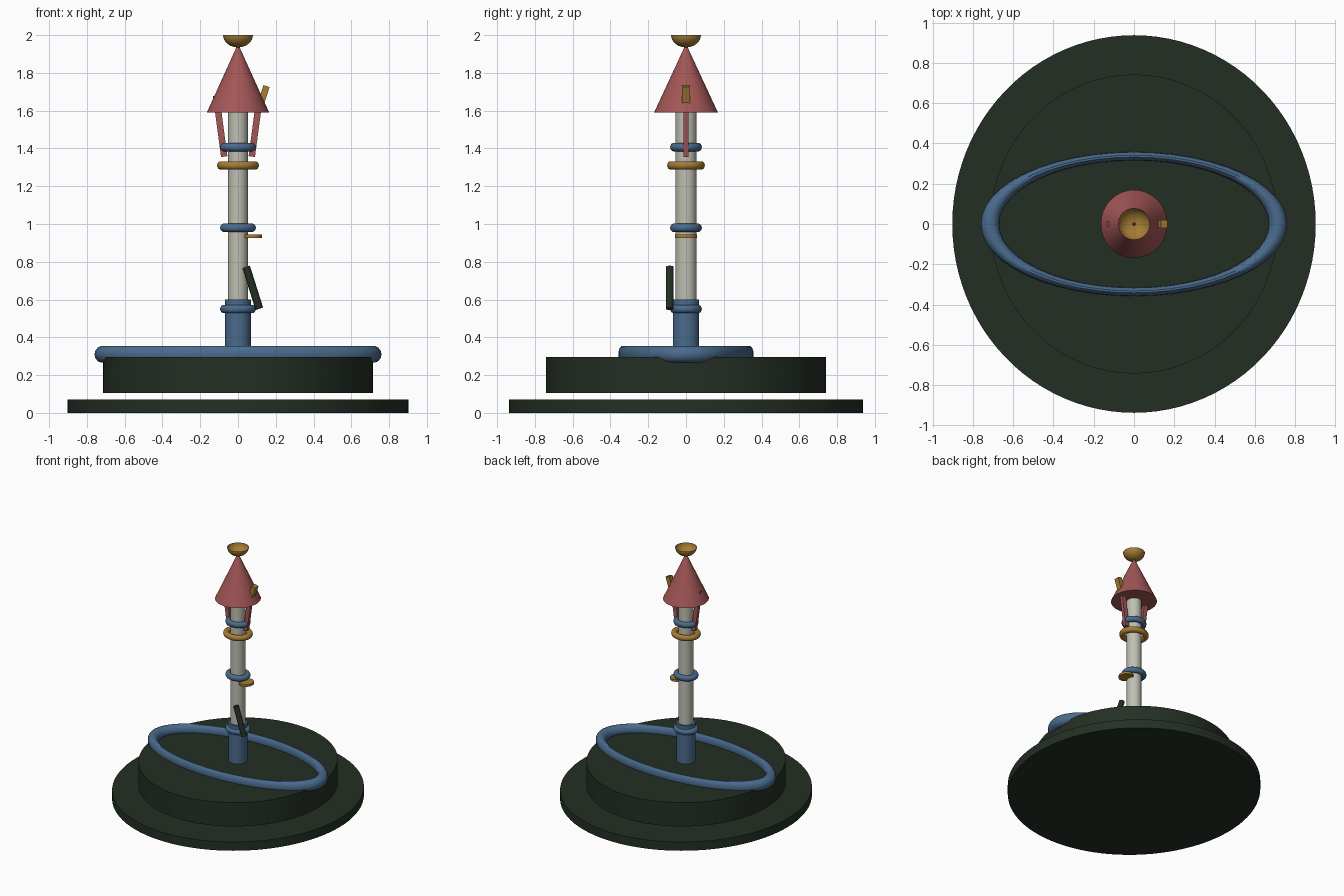
import bpy, math
from mathutils import Vector

if "Cube" in bpy.data.objects:
    bpy.data.objects.remove(bpy.data.objects["Cube"])


def material(name, rgb):
    m = bpy.data.materials.new(name)
    lin = [((c / 255 + 0.055) / 1.055) ** 2.4 for c in rgb]
    m.diffuse_color = (*lin, 1)
    m.use_nodes = True
    m.node_tree.nodes["Principled BSDF"].inputs["Base Color"].default_value = m.diffuse_color
    return m


DARK = material("dark green", (36, 47, 36))
BLUE = material("slate blue", (74, 107, 141))
STONE = material("pale stone", (190, 190, 178))
RED = material("dusty red", (163, 86, 86))
GOLD = material("old gold", (165, 125, 52))


def finish(name, mat, scale=(1, 1, 1), rot_y=0.0, smooth=True):
    o = bpy.context.object
    o.name = name
    o.scale = scale
    o.rotation_euler = (0, rot_y, 0)
    o.data.materials.append(mat)
    bpy.ops.object.transform_apply(location=False, rotation=True, scale=True)
    if smooth:
        bpy.ops.object.shade_smooth_by_angle(angle=math.radians(35))
    return o


def disc(name, mat, rx, ry, z0, z1, x=0.0, y=0.0, sides=64):
    bpy.ops.mesh.primitive_cylinder_add(vertices=sides, radius=1, depth=z1 - z0,
                                        location=(x, y, (z0 + z1) / 2))
    return finish(name, mat, (rx, ry, 1))


def ring(name, mat, outer_x, outer_y, z, tube):
    bpy.ops.mesh.primitive_torus_add(major_segments=48, minor_segments=14,
                                     major_radius=outer_x - tube, minor_radius=tube,
                                     location=(0, 0, z))
    return finish(name, mat, (1, outer_y / outer_x, 1))


def bar(name, mat, bottom, top, tx, ty):
    """Square bar between two points, leaning in the xz plane."""
    a, b = Vector(bottom), Vector(top)
    d = b - a
    bpy.ops.mesh.primitive_cube_add(size=1, location=(a + b) / 2)
    return finish(name, mat, (tx, ty, d.length), math.atan2(d.x, d.z), False)


# Stepped base, the two steps are separated by a thin gap
disc("base_plate", DARK, 0.902, 0.937, 0.0, 0.07, sides=96)
disc("upper_base", DARK, 0.714, 0.742, 0.105, 0.295, sides=96)
ring("base_oval_ring", BLUE, 0.76, 0.358, 0.31, 0.045)

# Pole, its sleeve and collars
disc("pole", STONE, 0.053, 0.055, 0.295, 1.62, sides=32)
disc("pole_sleeve", BLUE, 0.068, 0.07, 0.29, 0.6, sides=32)
for i, z in enumerate((0.55, 0.98, 1.407)):
    ring(f"blue_collar_{i + 1}", BLUE, 0.095, 0.084, z, 0.0225)
ring("gold_collar", GOLD, 0.111, 0.1, 1.31, 0.0225)

# Small shelf and leaning handle on the pole
disc("gold_shelf", GOLD, 0.053, 0.058, 0.927, 0.944, x=0.075, sides=32)
a, b = Vector((0.113, -0.086, 0.551)), Vector((0.043, -0.086, 0.773))
bpy.ops.mesh.primitive_cylinder_add(vertices=20, radius=0.021, depth=(b - a).length,
                                    location=(a + b) / 2)
finish("leaning_handle", DARK, rot_y=math.atan2(b.x - a.x, b.z - a.z))

# Conical roof with leaning brackets
bpy.ops.mesh.primitive_cone_add(vertices=48, radius1=1, radius2=0.02, depth=0.357,
                                location=(0, 0, 1.59 + 0.357 / 2))
finish("cone_roof", RED, (0.165, 0.169, 1))
for side, s in (("left", -1), ("right", 1)):
    bar(f"{side}_bracket", RED, (s * 0.073, 0, 1.357), (s * 0.116, 0, 1.68), 0.034, 0.026)
bar("roof_tab", GOLD, (0.123, 0, 1.642), (0.151, 0, 1.73), 0.034, 0.04)

# Open bowl finial, a swept half profile
n, k = 32, 8
verts, faces = [], []
for j in range(k + 1):
    t = math.radians(4 + 86 * j / k)
    for i in range(n):
        p = 2 * math.pi * i / n
        r = 0.079 * math.sin(t)
        verts.append((r * math.cos(p), r * math.sin(p), 2.0 - 0.065 * math.cos(t)))
for j in range(k):
    for i in range(n):
        i2 = (i + 1) % n
        faces.append((j * n + i, (j + 1) * n + i, (j + 1) * n + i2, j * n + i2)[::-1])
faces.append(tuple(range(n))[::-1])
mesh = bpy.data.meshes.new("finial_bowl")
mesh.from_pydata(verts, [], faces)
bowl = bpy.data.objects.new("finial_bowl", mesh)
bpy.context.collection.objects.link(bowl)
bpy.ops.object.select_all(action='DESELECT')
bowl.select_set(True)
bpy.context.view_layer.objects.active = bowl
finish("finial_bowl", GOLD)
